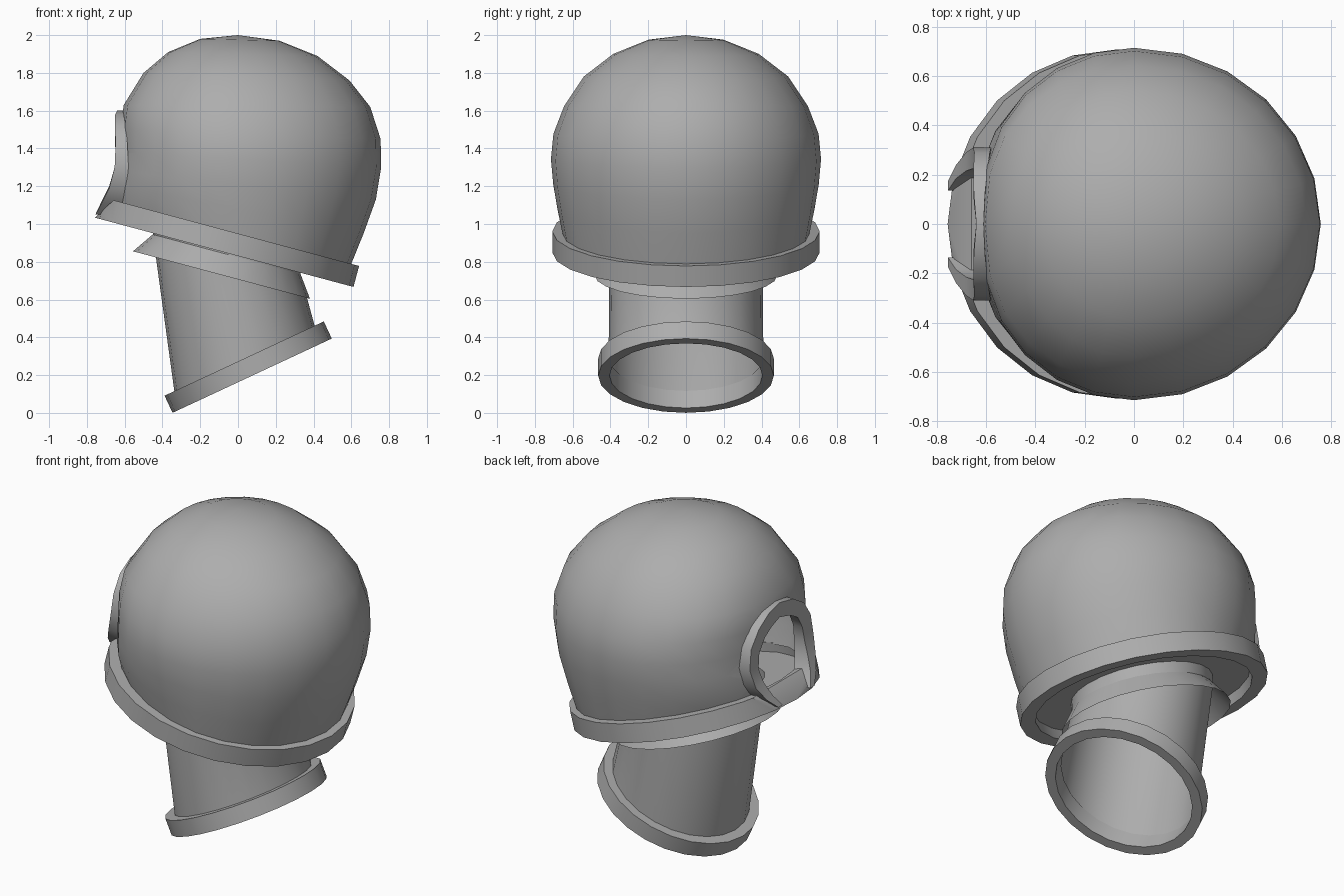
import bpy, bmesh
from math import sin, cos, pi, radians
from mathutils import Vector

if "Cube" in bpy.data.objects:
    bpy.data.objects.remove(bpy.data.objects["Cube"])

N = 24
grey = bpy.data.materials.new("dark_grey")
grey.diffuse_color = (.42, .42, .42, 1)
grey.use_nodes = True
grey.node_tree.nodes["Principled BSDF"].inputs["Base Color"].default_value = grey.diffuse_color


def finish(name, bm, angle=35):
    bmesh.ops.recalc_face_normals(bm, faces=bm.faces[:])
    me = bpy.data.meshes.new(name)
    bm.to_mesh(me)
    bm.free()
    me.materials.append(grey)
    ob = bpy.data.objects.new(name, me)
    bpy.context.collection.objects.link(ob)
    smooth(ob, angle)
    return ob


def activate(ob):
    bpy.ops.object.select_all(action='DESELECT')
    ob.select_set(True)
    bpy.context.view_layer.objects.active = ob


def smooth(ob, angle=35):
    activate(ob)
    bpy.ops.object.shade_smooth_by_angle(angle=radians(angle))


def skin(bm, loops, wrap=False):
    """Join successive closed vertex loops with quads."""
    rows = [[bm.verts.new(p) for p in loop] for loop in loops]
    pairs = list(zip(rows, rows[1:]))
    if wrap:
        pairs.append((rows[-1], rows[0]))
    for a, b in pairs:
        n = len(a)
        for i in range(n):
            j = (i + 1) % n
            bm.faces.new((a[i], a[j], b[j], b[i]))
    return rows


def tilted_circle(cx, cz, r, tilt, h=0.0):
    """Circle in a plane tilted about Y, lifted by h along its axis."""
    s, c = sin(radians(tilt)), cos(radians(tilt))
    pts = []
    for i in range(N):
        a = 2 * pi * i / N
        u = r * cos(a)
        pts.append(Vector((cx + u * c + h * s, r * sin(a), cz - u * s + h * c)))
    return pts


def band(cx, cz, r_in, r_out, h, tilt):
    bm = bmesh.new()
    prof = [(r_out, 0), (r_out, h), (r_in, h), (r_in, 0)]
    skin(bm, [tilted_circle(cx, cz, r, tilt, k) for r, k in prof], wrap=True)
    return bm


# Dome: rows of (right z, right x, left z, left x, half width in y)
rows = [(1.97, .22, 1.98, .20, .20), (1.89, .42, 1.91, .37, .385),
        (1.76, .59, 1.80, .50, .54), (1.62, .70, 1.63, .605, .645),
        (1.45, .755, 1.50, .622, .702), (1.30, .758, 1.38, .625, .715),
        (1.13, .73, 1.28, .635, .703), (.95, .665, 1.20, .65, .68),
        (.765, .59, 1.12, .665, .65)]
loops = []
for k, (zr, xr, zl, xl, yw) in enumerate(rows):
    loop = []
    for i in range(N):
        a = 2 * pi * i / N
        x = cos(a) * (xr if cos(a) > 0 else xl)
        y = yw * sin(a)
        if cos(a) < 0 and 2 < k < 8:      # flatter towards the port
            y *= max(abs(sin(a)), .01) ** -.15
        loop.append((x, y, zl + (zr - zl) * (x + xl) / (xr + xl)))
    loops.append(loop)
bm = bmesh.new()
top = skin(bm, loops)[0]
apex = bm.verts.new((0, 0, 2))
for i in range(N):
    bm.faces.new((apex, top[i], top[(i + 1) % N]))
dome = finish("dome", bm)

# Round port cut through the dome wall
bpy.ops.mesh.primitive_cylinder_add(vertices=32, radius=.25, depth=.6,
                                    location=(-.65, 0, 1.27), rotation=(0, pi / 2, 0))
cutter = bpy.context.object
cutter.name = "port_cutter"
cutter.hide_render = True
cutter.data.materials.append(grey)
activate(dome)
wall = dome.modifiers.new("wall", 'SOLIDIFY')
wall.thickness = .025
wall.offset = -1
cut = dome.modifiers.new("port", 'BOOLEAN')
cut.operation = 'DIFFERENCE'
cut.solver = 'EXACT'
cut.object = cutter
for m in ("wall", "port"):
    bpy.ops.object.modifier_apply(modifier=m)
bpy.data.objects.remove(cutter)
smooth(dome)

# Tilted rim, with a sloping sill under the port
bm = band(-.0725, .85, .62, .708, .115, 15)
res = bmesh.ops.bisect_plane(bm, geom=bm.verts[:] + bm.edges[:] + bm.faces[:],
                             plane_co=(-.655, 0, 1.13), plane_no=(-.09, 0, .095),
                             clear_outer=True)
edges = [e for e in res['geom_cut'] if isinstance(e, bmesh.types.BMEdge)]
bmesh.ops.holes_fill(bm, edges=edges)
finish("rim", bm)

# Horseshoe port frame: (outer y, z, inner y, z, front x, back x), then mirrored
half = [(0, 1.60, 0, 1.51, -.64, -.61), (.12, 1.58, .09, 1.49, -.65, -.605),
        (.22, 1.52, .16, 1.45, -.652, -.595), (.29, 1.42, .21, 1.37, -.648, -.585),
        (.31, 1.30, .225, 1.28, -.653, -.58), (.29, 1.19, .215, 1.20, -.682, -.59),
        (.24, 1.11, .185, 1.12, -.722, -.61), (.175, 1.05, .135, 1.05, -.755, -.65)]
path = [(-a, b, -c, d, e, f) for a, b, c, d, e, f in half[:0:-1]] + half
bm = bmesh.new()
sections = [[(f, oy, oz), (k, oy, oz), (k, iy, iz), (f, iy, iz)]
            for oy, oz, iy, iz, f, k in path]
r = skin(bm, sections)
bm.faces.new(r[0])
bm.faces.new(r[-1][::-1])
finish("port_frame", bm)

# Neck tube, running up to a floor that closes the gap inside the rim
bm = bmesh.new()
skin(bm, [tilted_circle(-.0725, .85, .63, 15, .06), tilted_circle(-.0725, .85, .405, 15, .06),
          tilted_circle(-.06, .84, .405, 15), tilted_circle(.035, .285, .41, -25)])
finish("neck_and_floor", bm)

# Flared skirt around the top of the neck
bm = bmesh.new()
skin(bm, [tilted_circle(-.0875, .73, .485, 15), tilted_circle(-.06, .84, .405, 15)])
finish("neck_skirt", bm)

# Collar at the foot of the neck
finish("collar", band(.075, .197, .405, .465, .10, -25))
